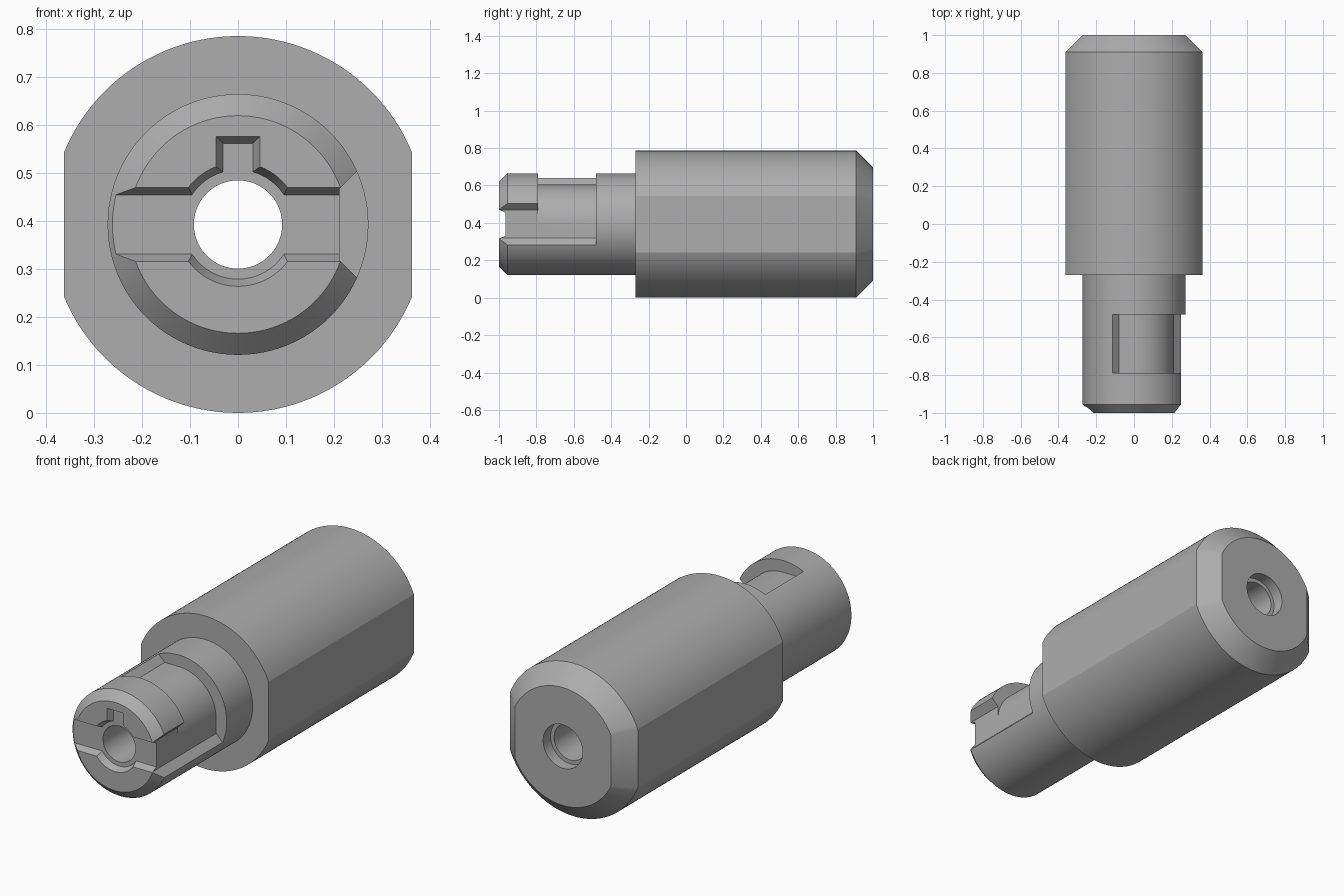
import bpy, bmesh
from math import sin, cos, pi, asin, acos

AXIS_Z = 0.393

if "Cube" in bpy.data.objects:
    bpy.data.objects.remove(bpy.data.objects["Cube"], do_unlink=True)

metal = bpy.data.materials.new("grey metal")
metal.use_nodes = True
grey = (0.42, 0.42, 0.42, 1)
metal.diffuse_color = grey
metal.node_tree.nodes["Principled BSDF"].inputs["Base Color"].default_value = grey


def arc(r, a0, a1, n):
    return [(r * cos(a0 + (a1 - a0) * i / n), r * sin(a0 + (a1 - a0) * i / n)) for i in range(n + 1)]


def circle(r, n=96):
    return arc(r, 0, 2 * pi, n)[:-1]


def flatted_circle(r, half_width):
    a = acos(half_width / r)
    return arc(r, a, pi - a, 48) + arc(r, pi + a, 2 * pi - a, 48)


def rect(x0, x1, z0, z1):
    return [(x0, z0), (x1, z0), (x1, z1), (x0, z1)]


def loft(name, sections):
    """Solid through matching outlines, each given as (y, outline in x and z)."""
    bm = bmesh.new()
    rings = [[bm.verts.new((x, y, z + AXIS_Z)) for x, z in pts] for y, pts in sections]
    for a, b in zip(rings, rings[1:]):
        for i in range(len(a)):
            j = (i + 1) % len(a)
            bm.faces.new((a[i], a[j], b[j], b[i]))
    bm.faces.new(rings[0])
    bm.faces.new(rings[-1])
    bmesh.ops.recalc_face_normals(bm, faces=bm.faces)
    mesh = bpy.data.meshes.new(name)
    bm.to_mesh(mesh)
    bm.free()
    mesh.materials.append(metal)
    obj = bpy.data.objects.new(name, mesh)
    bpy.context.collection.objects.link(obj)
    return obj


def combine(target, tool, operation="DIFFERENCE"):
    tool.hide_render = True
    mod = target.modifiers.new(tool.name, "BOOLEAN")
    mod.operation, mod.solver, mod.object = operation, "EXACT", tool
    bpy.context.view_layer.objects.active = target
    bpy.ops.object.modifier_apply(modifier=mod.name)
    bpy.data.objects.remove(tool, do_unlink=True)


# Main barrel: two side flats and a chamfered rear end
barrel = loft("adapter_barrel", [(-0.27, flatted_circle(0.393, 0.363)),
                                 (0.91, flatted_circle(0.393, 0.363)),
                                 (1.0, flatted_circle(0.303, 0.273))])

# Narrow nose with a chamfered tip
nose = loft("nose", [(-1.0, circle(0.227)), (-0.955, circle(0.272)), (0.1, circle(0.272))])
combine(barrel, nose, "UNION")

# Bayonet slot: turn over the top, then the entrance on the left side
floor = 0.212
turn = [(-0.08, floor)] + arc(floor, pi / 2, 0, 24) + [
    (floor, -0.075), (0.312, -0.175), (0.36, -0.175), (0.36, 0.36), (-0.18, 0.36), (-0.18, 0.312)]
entry = [(floor, -0.075), (0.312, -0.175), (0.36, -0.175),
         (0.36, 0.175), (0.312, 0.175), (floor, 0.075)]
combine(barrel, loft("bayonet_turn", [(-0.79, turn), (-0.48, turn)]))
combine(barrel, loft("bayonet_entry", [(-1.1, entry), (-0.6, entry)]))

# Tapered recess in the tip: cross groove, key notch and round pocket
def recess(name, outline):
    combine(barrel, loft(name, [(-1.035, outline(0.03)), (-0.965, outline(0))]))


recess("cross_groove", lambda d: rect(-0.4, 0.4, -0.062 - d, 0.062 + d))
recess("key_notch", lambda d: rect(-0.031 - d, 0.031 + d, 0, 0.169 + d))
recess("round_pocket", lambda d: circle(0.114 + d))

# Through bore and rear counterbore
combine(barrel, loft("bore", [(-1.2, circle(0.092)), (1.2, circle(0.092))]))
combine(barrel, loft("rear_counterbore", [(0.94, circle(0.112)), (1.2, circle(0.112))]))

# Smooth round surfaces, keep the machined edges sharp
bpy.ops.object.select_all(action="DESELECT")
barrel.select_set(True)
bpy.context.view_layer.objects.active = barrel
bpy.ops.object.shade_smooth_by_angle(angle=pi / 9)
